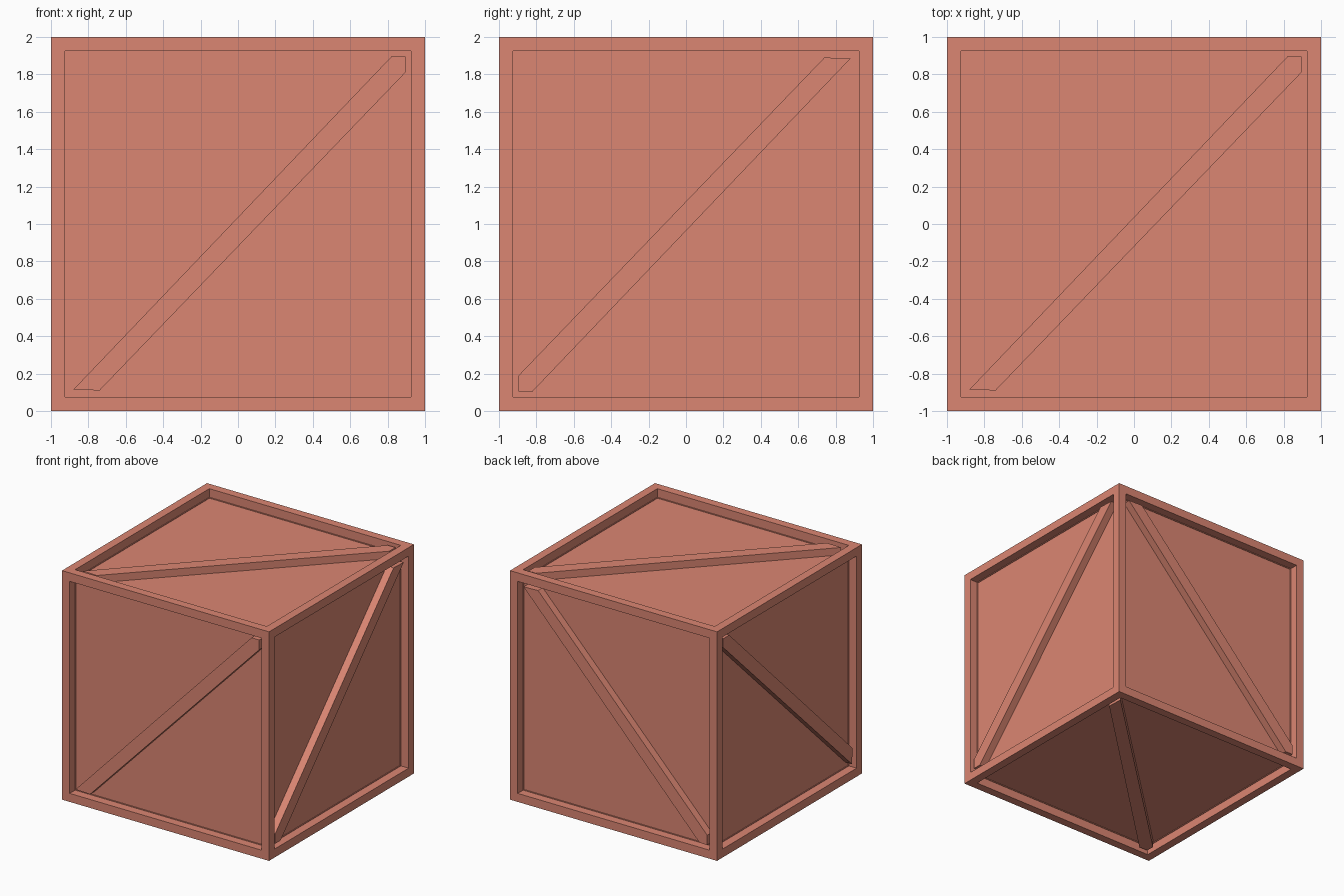
import bpy, bmesh
from mathutils import Vector

if "Cube" in bpy.data.objects:
    bpy.data.objects.remove(bpy.data.objects["Cube"])

mat = bpy.data.materials.new("painted_wood")
mat.diffuse_color = (0.71, 0.24, 0.17, 1)
mat.use_nodes = True
mat.node_tree.nodes["Principled BSDF"].inputs["Base Color"].default_value = mat.diffuse_color


def finish(bm, name):
    bmesh.ops.recalc_face_normals(bm, faces=bm.faces)
    me = bpy.data.meshes.new(name)
    bm.to_mesh(me)
    bm.free()
    me.materials.append(mat)
    ob = bpy.data.objects.new(name, me)
    bpy.context.collection.objects.link(ob)
    return ob


# Crate body: cube with a framed, recessed panel on every side
bm = bmesh.new()
bmesh.ops.create_cube(bm, size=2)
sides = list(bm.faces)
bmesh.ops.inset_individual(bm, faces=sides, thickness=0.105)
for f in sides:
    n = f.normal.copy()
    r = bmesh.ops.extrude_discrete_faces(bm, faces=[f])
    inner = r["faces"][0]
    bmesh.ops.translate(bm, verts=inner.verts, vec=-n * 0.08)
finish(bm, "crate_body").location.z = 1

# Diagonal brace outline, clipped at one end by the frame corner
OUTLINE = [(-.88, -.885), (-.74, -.89), (.895, .81), (.895, .895), (.82, .895)]


def brace(name, axis, side, sign, swap):
    """axis: face normal axis; sign turns the outline; swap mirrors it."""
    bm = bmesh.new()
    rows = []
    for depth in (0.90, 0.985):
        row = []
        for u, v in OUTLINE:
            if swap:
                u, v = v, u
            co = [sign * u, sign * v]
            co.insert(axis, side * depth)
            row.append(bm.verts.new(Vector(co)))
        rows.append(row)
    a, b = rows
    bm.faces.new(a)
    bm.faces.new(b)
    for i in range(len(a)):
        j = (i + 1) % len(a)
        bm.faces.new((a[i], a[j], b[j], b[i]))
    finish(bm, name).location.z = 1


brace("front_brace", 1, -1, 1, False)
brace("back_brace", 1, 1, -1, False)
brace("right_brace", 0, 1, -1, False)
brace("left_brace", 0, -1, 1, True)
brace("top_brace", 2, 1, 1, False)
brace("bottom_brace", 2, -1, -1, True)
